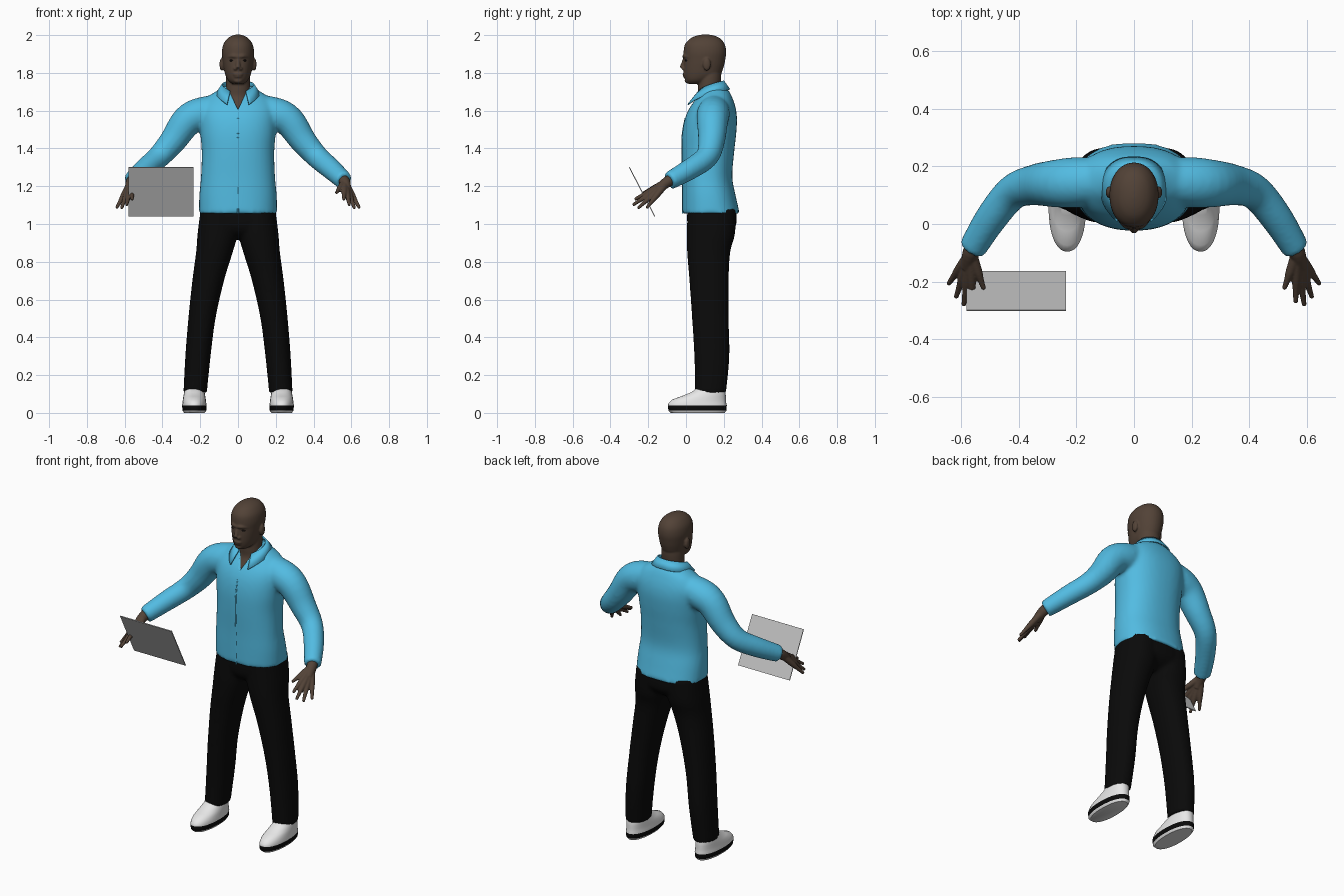
import bpy, bmesh
from math import sin, cos, pi, atan2, copysign, radians
from mathutils import Vector, Matrix

cube = bpy.data.objects.get("Cube")
if cube:
    bpy.data.objects.remove(cube)


def material(name, rgb):
    m = bpy.data.materials.new(name)
    m.use_nodes = True
    m.diffuse_color = (*rgb, 1)
    for node in m.node_tree.nodes:
        if node.type == 'BSDF_PRINCIPLED':
            node.inputs["Base Color"].default_value = (*rgb, 1)
    return m


SKIN = material("brown skin", (0.085, 0.055, 0.038))
BLUE = material("blue cloth", (0.085, 0.5, 0.76))
BLACK = material("black cloth", (0.003, 0.003, 0.003))
WHITE = material("white leather", (0.8, 0.8, 0.8))
GREY = material("light grey panel", (0.55, 0.55, 0.55))
DARK = material("dark eye", (0.012, 0.009, 0.008))


def resample(rows, steps):
    """Catmull-Rom interpolation of stations."""
    out = []
    for i in range(len(rows) - 1):
        a, b, c, d = (rows[max(0, min(len(rows) - 1, i + k))] for k in (-1, 0, 1, 2))
        for k in range(steps):
            t = k / steps
            out.append([0.5 * (2 * q + (r - p) * t + (2 * p - 5 * q + 4 * r - s) * t * t
                               + (3 * q - p - 3 * r + s) * t ** 3)
                        for p, q, r, s in zip(a, b, c, d)])
    return out + [list(rows[-1])]


def loft(bm, stations, upright=True, side=1, power=2.0, n=28, steps=4):
    """Closed skin through (x, y, z, radius, radius) stations."""
    rows = resample(stations, steps) if steps > 1 else stations
    centres = [Vector(r[:3]) for r in rows]
    rings = []
    for i, row in enumerate(rows):
        u, v = Vector((1, 0, 0)), Vector((0, 1, 0))
        if not upright:
            t = centres[min(i + 1, len(rows) - 1)] - centres[max(i - 1, 0)]
            u = t.cross(Vector((0, 1, -1))).normalized()
            v = t.cross(u).normalized()
        ring = []
        for k in range(n):
            c, s = cos(2 * pi * k / n), sin(2 * pi * k / n)
            c, s = (copysign(abs(w) ** (2 / power), w) for w in (c, s))
            p = centres[i] + u * c * max(row[3], 0.001) + v * s * max(row[4], 0.001)
            ring.append(bm.verts.new((p.x * side, p.y, p.z)))
        rings.append(ring)
    for a, b in zip(rings, rings[1:]):
        for k in range(n):
            bm.faces.new((a[k], a[(k + 1) % n], b[(k + 1) % n], b[k]))
    bm.faces.new(rings[0])
    bm.faces.new(rings[-1])


def tube(bm, points, **kw):
    """Round tube through (x, y, z, radius) points."""
    loft(bm, [(*p, p[3]) for p in points], upright=False, **kw)


def ball(bm, loc, radii):
    bmesh.ops.create_uvsphere(bm, u_segments=20, v_segments=12, radius=1,
                              matrix=Matrix.Translation(loc) @ Matrix.Diagonal((*radii, 1)))


def finish(name, bm, mats, voxel=0, smoothing=4, angle=45):
    bmesh.ops.recalc_face_normals(bm, faces=bm.faces[:])
    me = bpy.data.meshes.new(name)
    bm.to_mesh(me)
    bm.free()
    for m in mats:
        me.materials.append(m)
    ob = bpy.data.objects.new(name, me)
    bpy.context.collection.objects.link(ob)
    me.shade_smooth()
    if voxel:
        # fuse overlapping pieces into one soft surface
        mod = ob.modifiers.new("fuse", 'REMESH')
        mod.mode = 'VOXEL'
        mod.voxel_size = voxel
        mod.use_smooth_shade = True
        mod = ob.modifiers.new("soften", 'SMOOTH')
        mod.factor = 0.5
        mod.iterations = smoothing
    else:
        me.set_sharp_from_angle(angle=radians(angle))
    return ob


# shirt: trunk and sleeves
bm = bmesh.new()
trunk = [(1.055, -0.02, 0.285, 0.207), (1.15, -0.02, 0.263, 0.205), (1.25, -0.02, 0.245, 0.196),
         (1.38, -0.023, 0.255, 0.192), (1.48, -0.02, 0.266, 0.2), (1.56, -0.005, 0.27, 0.205),
         (1.62, 0.022, 0.262, 0.2), (1.67, 0.06, 0.245, 0.165), (1.7, 0.08, 0.23, 0.12),
         (1.73, 0.095, 0.205, 0.075)]
loft(bm, [(0, (f + b) / 2, z, w, (b - f) / 2) for z, f, b, w in trunk], power=2.3, n=40)
for side in (1, -1):
    tube(bm, [(0.06, 0.155, 1.62, 0.07), (0.19, 0.145, 1.585, 0.087), (0.27, 0.14, 1.545, 0.083),
              (0.345, 0.135, 1.44, 0.071), (0.42, 0.11, 1.355, 0.061), (0.495, 0.02, 1.29, 0.056),
              (0.562, -0.088, 1.228, 0.048)], side=side)
shirt = finish("shirt", bm, [BLUE], 0.011, 6)

# neckline notch
bm = bmesh.new()
tri = [(0, 1.605), (0.075, 1.765), (-0.075, 1.765)]
front = [bm.verts.new((x, -0.1, z)) for x, z in tri]
back = [bm.verts.new((x, 0.1, z)) for x, z in tri]
bm.faces.new(front)
bm.faces.new(back)
for k in range(3):
    j = (k + 1) % 3
    bm.faces.new((front[k], front[j], back[j], back[k]))
notch = finish("neckline_cutter", bm, [BLUE])
notch.hide_render = True
notch.display_type = 'WIRE'
notch.hide_set(True)
cut = shirt.modifiers.new("neckline", 'BOOLEAN')
cut.operation = 'DIFFERENCE'
cut.solver = 'EXACT'
cut.object = notch

# button placket down the front
bm = bmesh.new()
tube(bm, [(0, f + 0.003, z, 0.005) for z, f, b, w in trunk[:6]], n=8)
finish("placket", bm, [BLUE])

# folded collar
bm = bmesh.new()
upper, lower = [], []
for k in range(41):
    t = k / 20 - 1
    a, q = t * radians(150), abs(t)
    z = 1.757 - 0.055 * q * q
    upper.append(bm.verts.new((0.082 * sin(a), 0.128 + 0.07 * cos(a), z)))
    lower.append(bm.verts.new((0.115 * sin(a), 0.125 + (0.105 + 0.027 * q) * cos(a),
                               z - 0.045 - 0.025 * q ** 3)))
for k in range(40):
    bm.faces.new((upper[k], upper[k + 1], lower[k + 1], lower[k]))
collar = finish("collar", bm, [BLUE])
mod = collar.modifiers.new("thickness", 'SOLIDIFY')
mod.thickness = 0.008
mod.offset = 0

# trousers: pelvis and legs
bm = bmesh.new()
loft(bm, [(0, 0.125, 0.925, 0.05, 0.06), (0, 0.13, 0.955, 0.14, 0.105),
          (0, 0.137, 1.0, 0.196, 0.13), (0, 0.137, 1.08, 0.196, 0.13)], power=2.3)
for side in (1, -1):
    loft(bm, [(0.227, 0.13, 0.105, 0.062, 0.082), (0.212, 0.137, 0.3, 0.067, 0.093),
              (0.191, 0.129, 0.5, 0.072, 0.097), (0.158, 0.122, 0.7, 0.084, 0.104),
              (0.125, 0.12, 0.85, 0.097, 0.114), (0.108, 0.132, 0.95, 0.106, 0.128),
              (0.1, 0.137, 1.08, 0.098, 0.128)], side=side, power=2.2)
finish("trousers", bm, [BLACK], 0.011)

# head: skull, neck, face features and ears
bm = bmesh.new()
skull = [(1.742, 0.055, 0.03, 0.045), (1.76, 0.066, 0.052, 0.069), (1.79, 0.085, 0.067, 0.096),
         (1.83, 0.093, 0.076, 0.106), (1.87, 0.098, 0.082, 0.11), (1.91, 0.1, 0.085, 0.113),
         (1.95, 0.1, 0.078, 0.106), (1.98, 0.102, 0.058, 0.082), (1.996, 0.103, 0.034, 0.05),
         (2.003, 0.103, 0.01, 0.015)]
loft(bm, [(0, y, z, w, d) for z, y, w, d in skull], power=2.1, n=36)
loft(bm, [(0, 0.1, 1.56, 0.09, 0.085), (0, 0.112, 1.62, 0.085, 0.077), (0, 0.122, 1.67, 0.07, 0.06),
          (0, 0.123, 1.72, 0.064, 0.06), (0, 0.125, 1.78, 0.064, 0.062), (0, 0.125, 1.84, 0.06, 0.06)])
tube(bm, [(0, -0.006, 1.88, 0.008), (0, -0.014, 1.85, 0.011), (0, -0.021, 1.826, 0.014)])
tube(bm, [(-0.055, 0.022, 1.884, 0.007), (-0.028, -0.006, 1.889, 0.01), (0, -0.01, 1.886, 0.009),
          (0.028, -0.006, 1.889, 0.01), (0.055, 0.022, 1.884, 0.007)])
ball(bm, (0, -0.007, 1.793), (0.027, 0.012, 0.007))
ball(bm, (0, -0.004, 1.782), (0.023, 0.012, 0.007))
ball(bm, (0, 0.008, 1.758), (0.024, 0.016, 0.013))
for side in (1, -1):
    ball(bm, (side * 0.013, -0.012, 1.822), (0.011, 0.012, 0.009))
    ball(bm, (side * 0.086, 0.11, 1.845), (0.012, 0.021, 0.034))
finish("head", bm, [SKIN], 0.005, 3)

# eyes
bm = bmesh.new()
for side in (1, -1):
    ball(bm, (side * 0.032, 0.003, 1.866), (0.014, 0.01, 0.006))
finish("eyes", bm, [DARK])

# hands: every finger runs from the wrist, fusing into a palm
wrist = Vector((0.565, -0.1, 1.222))
tips = [(0.52, -0.225, 1.165), (0.56, -0.272, 1.13), (0.59, -0.282, 1.1),
        (0.617, -0.255, 1.083), (0.643, -0.208, 1.085)]
for side, name in ((1, "left_hand"), (-1, "right_hand")):
    bm = bmesh.new()
    tube(bm, [(0.545, -0.06, 1.243, 0.03), (*wrist, 0.029), (0.578, -0.15, 1.18, 0.022)], side=side)
    for tip in tips:
        tip = Vector(tip)
        path = [(0, 0.02), (0.5, 0.0165), (0.75, 0.0115), (1, 0.008)]
        tube(bm, [(*wrist.lerp(tip, f), r) for f, r in path], side=side, n=16)
    finish(name, bm, [SKIN], 0.004, 2)

# shoes with a black band around the sole
for side, name in ((1, "left_shoe"), (-1, "right_shoe")):
    bm = bmesh.new()
    rows = [(0, -0.08, 0.205, 0.054), (0.012, -0.093, 0.214, 0.063), (0.04, -0.096, 0.216, 0.065),
            (0.052, -0.092, 0.213, 0.063), (0.07, -0.074, 0.212, 0.061), (0.088, -0.025, 0.211, 0.058),
            (0.11, 0.03, 0.209, 0.054), (0.135, 0.06, 0.2, 0.048)]
    loft(bm, [(0.231, (f + b) / 2, z, w, (b - f) / 2) for z, f, b, w in rows],
         side=side, power=2.2, n=36, steps=1)
    for face in bm.faces:
        face.material_index = int(0.012 < face.calc_center_median().z < 0.04)
    finish(name, bm, [WHITE, BLACK])

# flat panel held in the right hand
bm = bmesh.new()
place = Matrix.Translation((-0.4075, -0.2325, 1.17)) @ Matrix.Rotation(atan2(0.135, 0.26), 4, 'X')
bmesh.ops.create_cube(bm, size=1, matrix=place @ Matrix.Diagonal((0.345, 0.005, 0.292, 1)))
finish("held_panel", bm, [GREY], angle=30)
